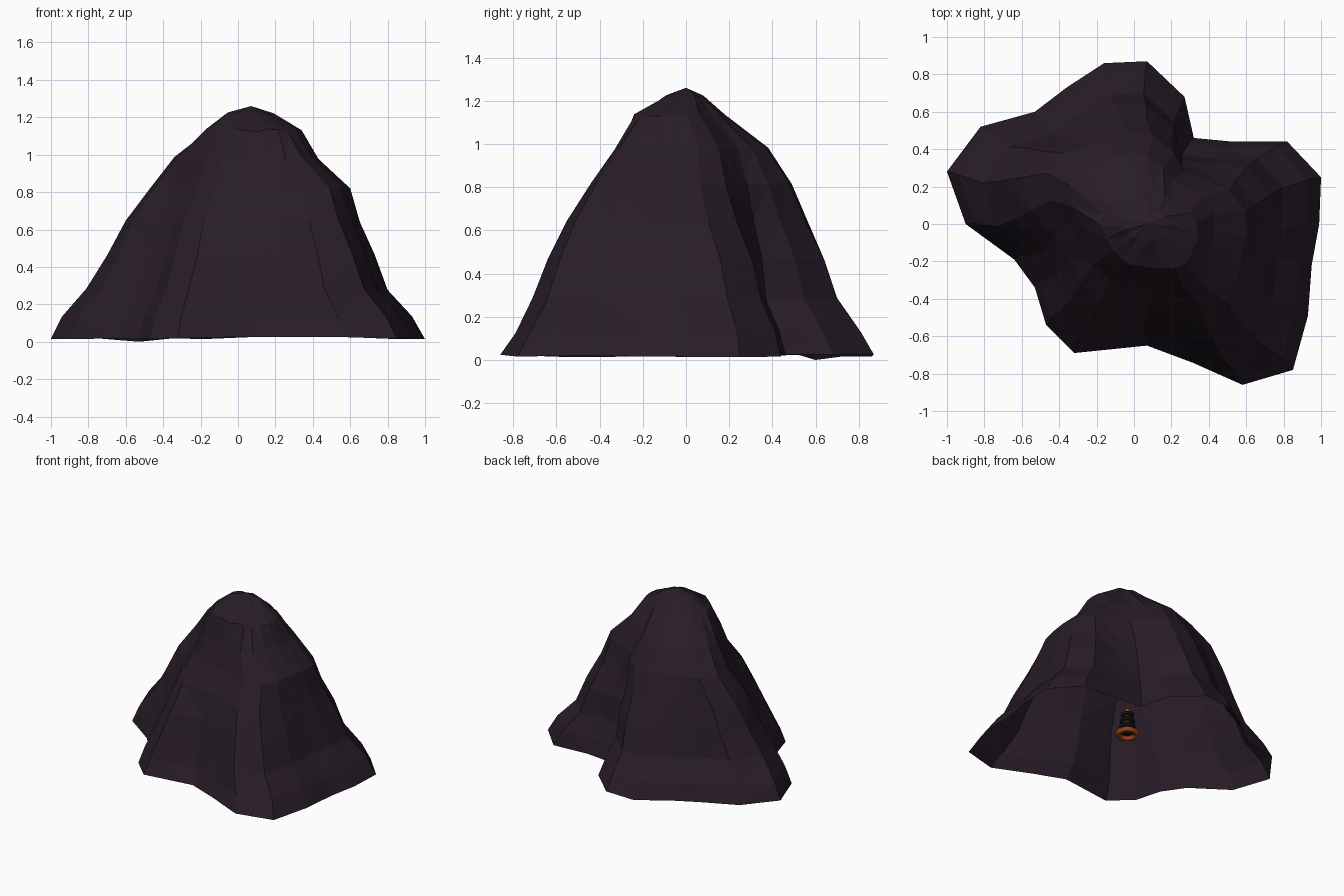
import bpy, bmesh, math, random
from mathutils import Vector

random.seed(4)
cube = bpy.data.objects.get("Cube")
if cube:
    bpy.data.objects.remove(cube)


def material(name, colour):
    mat = bpy.data.materials.new(name)
    mat.use_nodes = True
    mat.diffuse_color = (*colour, 1)
    mat.node_tree.nodes["Principled BSDF"].inputs["Base Color"].default_value = (*colour, 1)
    return mat


rock = material("dark purple rock", (.021, .012, .021))
orange = material("ember orange", (.58, .085, .012))
black = material("soot black", (.01, .01, .012))

# Outline of the foot of the mountain, with its spurs and gullies
outline = [(-1, .28), (-.9, 0), (-.64, -.19), (-.53, -.34), (-.47, -.54),
           (-.32, -.69), (.07, -.65), (.31, -.74), (.58, -.86), (.85, -.78),
           (.93, -.49), (.95, -.22), (.99, 0), (1, .25), (.82, .44),
           (.53, .44), (.32, .46), (.27, .68), (.07, .87), (-.16, .86),
           (-.36, .73), (-.53, .6), (-.82, .52)]
DEPTH = .865

# Each level: height, left and right limit, front and back limit, roundness, skew
levels = [(.02, -1, 1, -.86, .87, 0, 0),
          (.13, -.94, .93, -.79, .81, 0, 0),
          (.28, -.81, .8, -.71, .7, .02, 0),
          (.46, -.7, .73, -.64, .64, .1, .04),
          (.65, -.6, .65, -.55, .56, .2, .12),
          (.82, -.47, .6, -.44, .49, .35, .22),
          (.98, -.34, .43, -.33, .38, .5, .2),
          (1.13, -.17, .34, -.24, .18, .8, .1),
          (1.22, -.06, .19, -.09, .08, 1, 0)]


def shape_level(roundness, skew):
    """Outline softened toward a circle and skewed, as fractions of its limits."""
    points = []
    for x, y in outline:
        p = Vector((x, y / DEPTH))
        p = p.lerp(p.normalized(), roundness)
        points.append((p.x, p.y - skew * p.x))
    low = [min(axis) for axis in zip(*points)]
    high = [max(axis) for axis in zip(*points)]
    return [[(p[k] - low[k]) / (high[k] - low[k]) for k in (0, 1)] for p in points]


def mountain():
    bm = bmesh.new()
    rings = []
    for z, x0, x1, y0, y1, roundness, skew in levels:
        ring = []
        for u, v in shape_level(roundness, skew):
            height = z + random.uniform(-.008, .008)
            ring.append(bm.verts.new((x0 + u * (x1 - x0), y0 + v * (y1 - y0), height)))
        rings.append(ring)
    # The back spur sags to the ground
    rings[0][-2].co.z = 0
    count = len(outline)
    for low, high in zip(rings, rings[1:]):
        for i in range(count):
            j = (i + 1) % count
            bm.faces.new((low[i], low[j], high[j], high[i]))
    # Peak; the underside stays open
    peak = bm.verts.new((.07, 0, 1.26))
    for i in range(count):
        bm.faces.new((rings[-1][i], rings[-1][(i + 1) % count], peak))
    bmesh.ops.triangulate(bm, faces=bm.faces[:], quad_method='SHORT_EDGE')
    mesh = bpy.data.meshes.new("mountain")
    bm.to_mesh(mesh)
    bm.free()
    mesh.materials.append(rock)
    obj = bpy.data.objects.new("mountain", mesh)
    bpy.context.collection.objects.link(obj)


def finish(name, mat):
    obj = bpy.context.object
    obj.name = name
    obj.data.materials.append(mat)
    bpy.ops.object.shade_smooth_by_angle(angle=math.radians(40))


mountain()

# Small burner hidden in the hollow: glowing ring, stacked collars, ember tip
X, Y = .06, 0
bpy.ops.mesh.primitive_torus_add(location=(X, Y, .11), major_radius=.064, minor_radius=.02,
                                 major_segments=20, minor_segments=8)
finish("burner_ring", orange)
bpy.ops.mesh.primitive_cone_add(vertices=16, radius1=.05, radius2=.02, depth=.16,
                                location=(X, Y, .2))
finish("burner_stem", black)
for i in range(3):
    bpy.ops.mesh.primitive_torus_add(location=(X, Y, .16 + i * .05),
                                     major_radius=.05 - i * .007, minor_radius=.012,
                                     major_segments=16, minor_segments=6)
    finish("burner_collar", black)
bpy.ops.mesh.primitive_uv_sphere_add(segments=10, ring_count=6, radius=.02,
                                     location=(X, Y, .29))
finish("burner_tip", orange)
